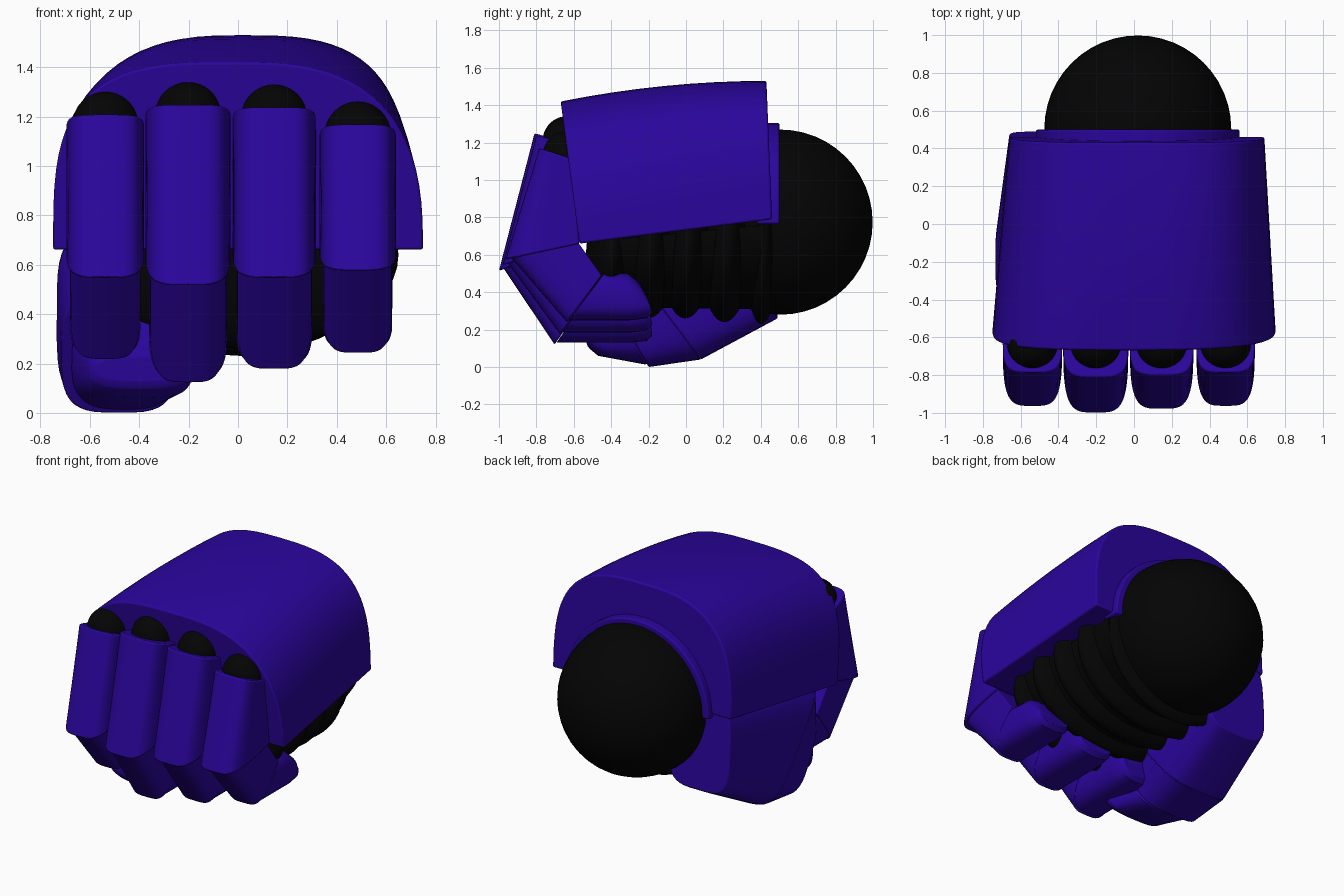
import bpy, bmesh, math
from mathutils import Vector

if "Cube" in bpy.data.objects:
    bpy.data.objects.remove(bpy.data.objects["Cube"])


def material(name, rgb):
    m = bpy.data.materials.new(name)
    m.diffuse_color = (*rgb, 1)
    m.use_nodes = True
    m.node_tree.nodes["Principled BSDF"].inputs["Base Color"].default_value = m.diffuse_color
    return m


PURPLE = material("deep purple", (0.023, 0.0015, 0.33))
BLACK = material("black rubber", (0.0012, 0.0012, 0.0012))


def finish(obj, mat, angle=35):
    obj.data.materials.append(mat)
    bpy.ops.object.select_all(action='DESELECT')
    obj.select_set(True)
    bpy.context.view_layer.objects.active = obj
    bpy.ops.object.shade_smooth_by_angle(angle=math.radians(angle))


def loft(name, rings, mat, bevel=0.008):
    """Skin closed rings of equal length and cap both ends."""
    bm = bmesh.new()
    vr = [[bm.verts.new(p) for p in r] for r in rings]
    n = len(vr[0])
    for a, b in zip(vr, vr[1:]):
        for i in range(n):
            j = (i + 1) % n
            bm.faces.new((a[i], a[j], b[j], b[i]))
    bm.faces.new(vr[0])
    bm.faces.new(vr[-1])
    bmesh.ops.recalc_face_normals(bm, faces=bm.faces)
    me = bpy.data.meshes.new(name)
    bm.to_mesh(me)
    bm.free()
    obj = bpy.data.objects.new(name, me)
    bpy.context.collection.objects.link(obj)
    finish(obj, mat)
    if bevel:
        b = obj.modifiers.new("edge", 'BEVEL')
        b.width, b.segments, b.limit_method = bevel, 2, 'ANGLE'
        b.angle_limit = math.radians(45)
    return obj


def curve(t, e):
    """Superellipse point at angle t."""
    c, s = math.cos(t), math.sin(t)
    return (math.copysign(abs(c) ** (2 / e), c), math.copysign(abs(s) ** (2 / e), s))


def arch(e_right, e_left=None, n=40):
    """Half superellipse from u=1 over to u=-1, each side with its own squareness."""
    e_left = e_left or e_right
    pts = [curve(math.pi * i / n, e_right if i <= n / 2 else e_left) for i in range(n + 1)]
    return [(u, max(v, 0)) for u, v in pts]


def half_ring(x0, x1, inner, outer, e=4.0):
    """Flat-backed rounded section; inner and outer are (y, z)."""
    i, o = Vector(inner), Vector(outer)
    out = []
    for u, v in arch(e):
        p = i.lerp(o, v)
        out.append(((x0 + x1) / 2 + u * (x1 - x0) / 2, p.x, p.y))
    return out


def full_ring(x0, x1, low, high, e=3.5, n=40):
    l, h = Vector(low), Vector(high)
    out = []
    for k in range(n):
        u, v = curve(math.tau * (k + 0.5) / n, e)
        p = l.lerp(h, (v + 1) / 2)
        out.append(((x0 + x1) / 2 + u * (x1 - x0) / 2, p.x, p.y))
    return out


def ball(name, loc, scale, tilt=0.0):
    bpy.ops.mesh.primitive_uv_sphere_add(segments=48, ring_count=24, location=loc,
                                         rotation=(tilt, 0, 0))
    o = bpy.context.object
    o.name, o.scale = name, scale
    finish(o, BLACK, 60)


# Back-of-hand shell: arched loft, wider at the knuckles
rings = []
for k in range(9):
    s = k / 8
    w, cx = 0.75 - 0.075 * s, 0.015 * s
    base = 0.66 + 0.13 * s
    top = 1.42 + 0.11 * (1 - (1 - s) ** 2)
    ring = []
    for u, v in arch(2.7 + 0.4 * s, 3.4 - 0.6 * s):
        y0, y1 = -0.57 - 0.1 * v, 0.46 - 0.03 * v
        ring.append((cx + w * u, y0 + (y1 - y0) * s, base + (top - base) * v))
    rings.append(ring)
loft("hand_shell", rings, PURPLE, 0.01)

# Wrist collar and ball
loft("wrist_collar", [[(0.02 + 0.54 * u, y, 0.765 + 0.54 * v) for u, v in arch(2)]
                      for y in (0.38, 0.5)], PURPLE, 0.01)
ball("wrist_ball", (0.02, 0.503, 0.775), (0.495, 0.495, 0.495))

# Ribbed palm: wide discs hanging below the shell
for i, (y, rx, zc, rz, ry) in enumerate([(0.42, 0.53, 0.71, 0.48, 0.10),
                                         (0.22, 0.61, 0.68, 0.44, 0.145),
                                         (0.01, 0.63, 0.67, 0.41, 0.145),
                                         (-0.19, 0.63, 0.64, 0.38, 0.145),
                                         (-0.40, 0.61, 0.60, 0.34, 0.135)]):
    ball(f"palm_rib_{i + 1}", (0.02, y, zc), (rx, ry, rz), -0.04)
loft("palm_core", [[(0.02 + 0.57 * u, -0.42, 0.68 - 0.36 * v) for u, v in arch(2)],
                   [(0.02 + 0.54 * u, 0.42, 0.76 - 0.45 * v) for u, v in arch(2)]], BLACK, 0)

# Fingers: x0, x1, top z, knuckle z, bottom z, front y, top y
fingers = [(-0.695, -0.38, 1.21, 0.545, 0.215, -0.965, -0.785),
           (-0.375, -0.03, 1.25, 0.515, 0.12, -1.0, -0.81),
           (-0.022, 0.315, 1.24, 0.545, 0.175, -0.98, -0.80),
           (0.33, 0.64, 1.17, 0.575, 0.24, -0.965, -0.785)]
for i, (x0, x1, zt, zm, zb, yf, ty) in enumerate(fingers):
    n = i + 1
    ball(f"knuckle_{n}", ((x0 + x1) / 2, -0.637, zt - 0.042), (0.133, 0.13, 0.133))
    loft(f"finger_base_{n}", [half_ring(x0, x1, (-0.61, zt - 0.055), (ty, zt)),
                              half_ring(x0, x1, (-0.57, 0.66), (yf, zm))], PURPLE)
    a, b = x0 + 0.015, x1 - 0.015
    yb = -0.70 + (zb - 0.125) * 0.55
    loft(f"finger_middle_{n}", [half_ring(a, b, (-0.58, 0.67), (yf + 0.02, zm + 0.02)),
                                half_ring(a, b, (-0.45, 0.49), (yb, zb))], PURPLE)
    # Fingertip, rounded over at its end
    loft(f"fingertip_{n}", [full_ring(a, b, (yb + 0.01, zb + 0.01), (-0.43, 0.51), 3),
                            full_ring(a, b, (-0.30, zb + 0.01), (-0.31, 0.50), 3),
                            full_ring(a + 0.01, b - 0.01, (-0.21, zb + 0.02), (-0.25, 0.45), 2.8),
                            full_ring(a + 0.03, b - 0.03, (-0.18, zb + 0.05), (-0.21, 0.38), 2.6)],
         PURPLE, 0.02)

# Thumb: base against the palm side, middle, tip folded under the fingers
joint_a = full_ring(-0.735, -0.22, (0.08, 0.04), (-0.45, 0.74), 4)
joint_b = full_ring(-0.715, -0.25, (-0.20, 0.0), (-0.46, 0.48), 3.5)
loft("thumb_base", [full_ring(-0.66, -0.20, (0.49, 0.26), (0.45, 0.86), 4), joint_a], PURPLE)
loft("thumb_middle", [joint_a, joint_b], PURPLE)
loft("thumb_tip", [full_ring(-0.68, -0.25, (-0.20, 0.01), (-0.42, 0.42), 3),
                   full_ring(-0.62, -0.18, (-0.47, 0.06), (-0.50, 0.28), 3),
                   full_ring(-0.59, -0.21, (-0.53, 0.11), (-0.54, 0.24), 3)], PURPLE, 0.02)
